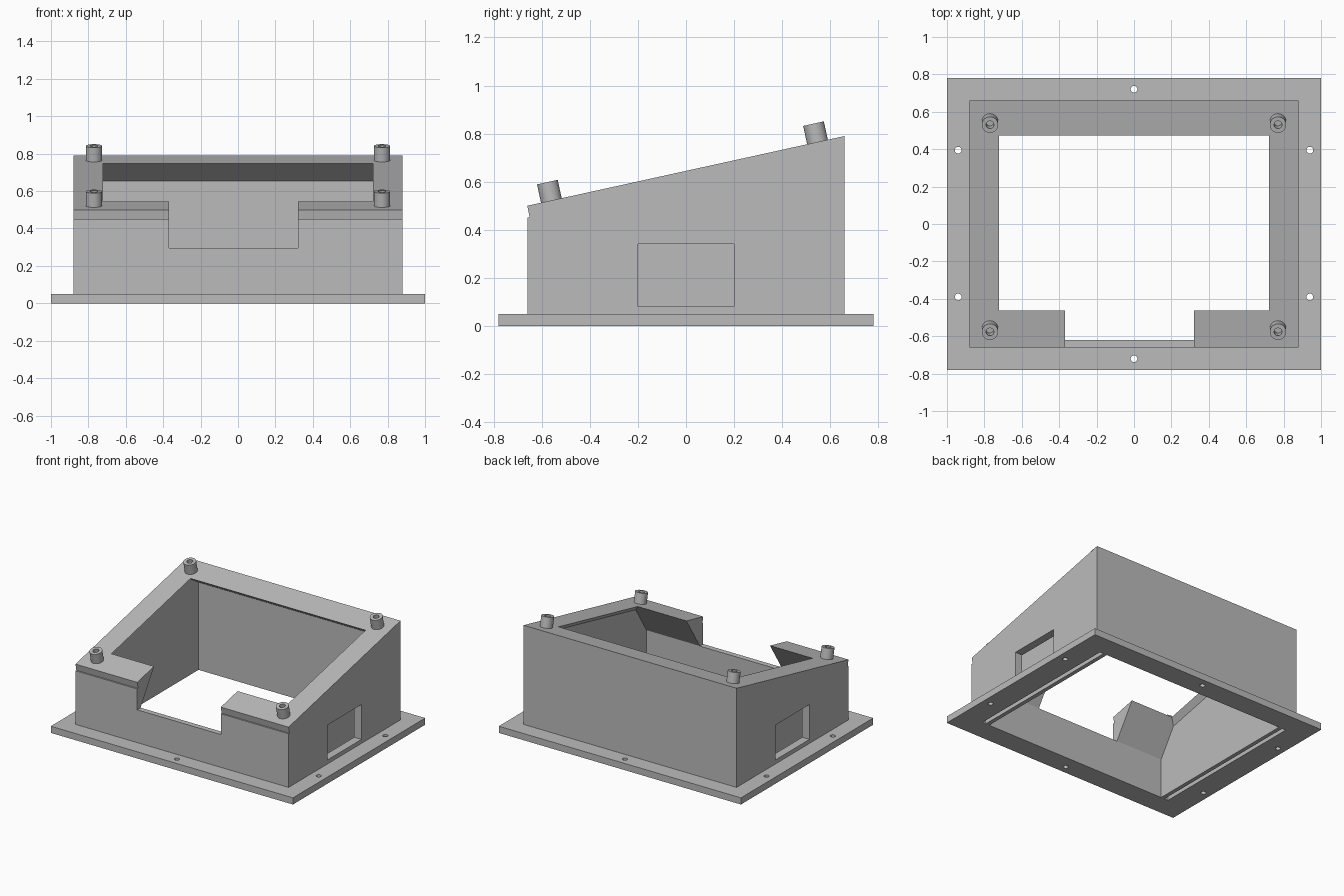
import bpy, bmesh, math
from mathutils import Matrix, Vector

cube = bpy.data.objects.get("Cube")
if cube:
    bpy.data.objects.remove(cube, do_unlink=True)

grey = bpy.data.materials.new("plain grey")
grey.use_nodes = True
COLOUR = (0.5, 0.5, 0.5, 1)
grey.diffuse_color = COLOUR
grey.node_tree.nodes["Principled BSDF"].inputs["Base Color"].default_value = COLOUR

SLOPE = math.atan2(0.29, 1.32)
# Frame lying on the sloped top: local z is the slope's normal
TILT = Matrix.Translation((0, 0, 0.645)) @ Matrix.Rotation(SLOPE, 4, 'X')


def finish(name, bm):
    bmesh.ops.recalc_face_normals(bm, faces=bm.faces)
    mesh = bpy.data.meshes.new(name)
    bm.to_mesh(mesh)
    bm.free()
    mesh.materials.append(grey)
    obj = bpy.data.objects.new(name, mesh)
    bpy.context.collection.objects.link(obj)
    return obj


def box(name, lo, hi):
    bm = bmesh.new()
    lo, hi = Vector(lo), Vector(hi)
    size = hi - lo
    bmesh.ops.create_cube(bm, size=1, matrix=Matrix.Translation((lo + hi) / 2)
                          @ Matrix.Diagonal((*size, 1)))
    return finish(name, bm)


def cylinder(name, radius, z0, z1, place, sides=32):
    bm = bmesh.new()
    bmesh.ops.create_cone(bm, cap_ends=True, segments=sides, radius1=radius, radius2=radius,
                          depth=z1 - z0, matrix=place @ Matrix.Translation((0, 0, (z0 + z1) / 2)))
    return finish(name, bm)


def combine(target, tool, operation='DIFFERENCE'):
    tool.hide_render = True
    mod = target.modifiers.new("combine", 'BOOLEAN')
    mod.operation, mod.object, mod.solver = operation, tool, 'EXACT'
    bpy.context.view_layer.objects.active = target
    bpy.ops.object.modifier_apply(modifier=mod.name)
    bpy.data.objects.remove(tool, do_unlink=True)


# Sloped body, extruded from its side profile, with a groove under the front of the top
profile = [(-0.66, 0.02), (-0.66, 0.45), (-0.65, 0.45), (-0.66, 0.50), (0.66, 0.79), (0.66, 0.02)]
bm = bmesh.new()
face = bm.faces.new([bm.verts.new((-0.88, y, z)) for y, z in profile])
extruded = bmesh.ops.extrude_face_region(bm, geom=[face])["geom"]
bmesh.ops.translate(bm, vec=(1.76, 0, 0),
                    verts=[v for v in extruded if isinstance(v, bmesh.types.BMVert)])
body = finish("sloped_housing", bm)

# Mounting flange joined to the body
combine(body, box("flange", (-1, -0.78, 0), (1, 0.78, 0.05)), 'UNION')

# Inner cavity: straight walls that lean in at 45 degrees to the sloped opening
cavity = box("cavity", (-0.76, -0.62, -0.1), (0.76, 0.62, 1))
front, back = -0.46 / math.cos(SLOPE), 0.47 / math.cos(SLOPE)
bm = bmesh.new()
for z, grow in ((0.002, 0), (-1.2, 1.2)):
    for x in (-0.72 - grow, 0.72 + grow):
        for y in (front - grow, back + grow):
            bm.verts.new(TILT @ Vector((x, y, z)))
bmesh.ops.convex_hull(bm, input=bm.verts)
combine(cavity, finish("opening_flare", bm), 'INTERSECT')
combine(body, cavity)

# Front notch
combine(body, box("notch", (-0.37, -0.9, 0.295), (0.32, -0.3, 1)))

# Side slots open below, and the side windows that reach them
for s in (-1, 1):
    xs = sorted((0.79 * s, 0.82 * s))
    combine(body, box("slot", (xs[0], -0.62, -0.1), (xs[1], 0.62, 0.40)))
    xs = sorted((0.805 * s, 1.1 * s))
    combine(body, box("window", (xs[0], -0.2, 0.08), (xs[1], 0.2, 0.34)))

# Flange screw holes
holes = [(0, -0.72), (0, 0.72)] + [(x, y) for x in (-0.94, 0.94) for y in (-0.39, 0.395)]
for x, y in holes:
    combine(body, cylinder("screw_hole", 0.018, -0.1, 0.2, Matrix.Translation((x, y, 0)), 24))

# Hollow pegs standing square to the slope
for row, y in (("front", -0.56), ("back", 0.547)):
    for side, x in (("right", -0.77), ("left", 0.77)):
        place = TILT @ Matrix.Translation((x, y / math.cos(SLOPE), 0))
        peg = cylinder(f"{row}_{side}_peg", 0.044, -0.01, 0.078, place)
        combine(peg, cylinder("peg_bore", 0.021, 0.01, 0.2, place, 24))
        bpy.ops.object.select_all(action='DESELECT')
        peg.select_set(True)
        bpy.context.view_layer.objects.active = peg
        bpy.ops.object.shade_smooth_by_angle()
